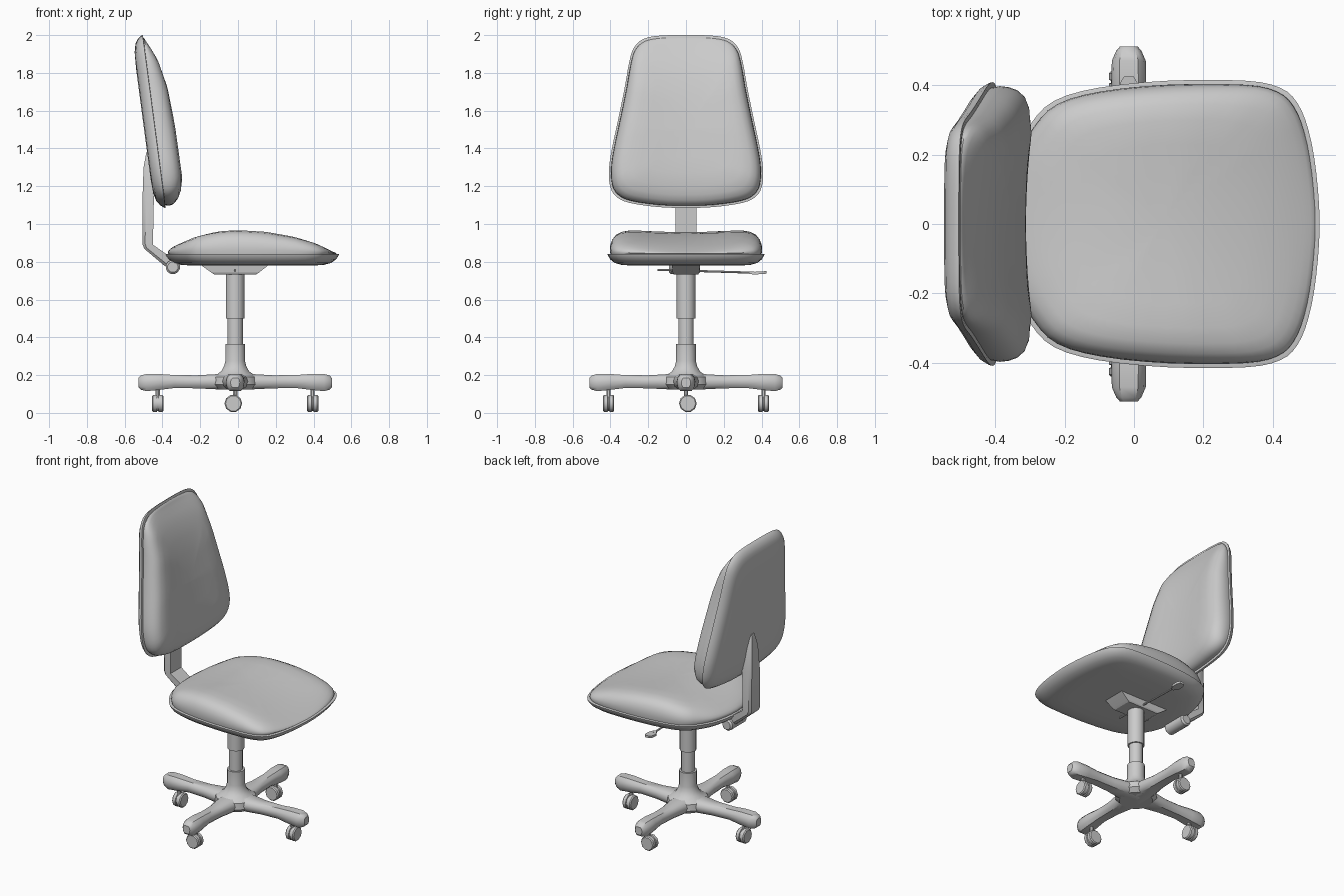
import bpy, bmesh, math
from mathutils import Vector, Matrix

if "Cube" in bpy.data.objects:
    bpy.data.objects.remove(bpy.data.objects["Cube"])

CX = -0.015  # column axis


def make(name, verts, faces, angle=40):
    me = bpy.data.meshes.new(name)
    me.from_pydata([tuple(v) for v in verts], [], faces)
    bm = bmesh.new()
    bm.from_mesh(me)
    bmesh.ops.recalc_face_normals(bm, faces=bm.faces)
    bm.to_mesh(me)
    bm.free()
    ob = bpy.data.objects.new(name, me)
    bpy.context.collection.objects.link(ob)
    bpy.context.view_layer.objects.active = ob
    ob.select_set(True)
    bpy.ops.object.shade_smooth_by_angle(angle=math.radians(angle))
    ob.select_set(False)
    return ob


def loft(name, rings, angle=40):
    """Skin a list of equal-length rings and cap both ends."""
    n = len(rings[0])
    verts = [v for r in rings for v in r]
    faces = [tuple(range(n)), tuple((len(rings) - 1) * n + i for i in range(n))]
    for k in range(len(rings) - 1):
        for i in range(n):
            j = (i + 1) % n
            faces.append((k*n + i, k*n + j, (k+1)*n + j, (k+1)*n + i))
    return make(name, verts, faces, angle)


def lathe(name, profile, matrix, sides=16, angle=40):
    rings = [[matrix @ Vector((r * math.cos(2*math.pi*(i + .5)/sides),
                               r * math.sin(2*math.pi*(i + .5)/sides), z))
              for i in range(sides)] for r, z in profile]
    return loft(name, rings, angle)


def smooth_loop(pts, steps=3):
    """Closed Catmull-Rom through 2D points."""
    out, n = [], len(pts)
    for i in range(n):
        a, b, c, d = (Vector(pts[(i + k) % n]) for k in (-1, 0, 1, 2))
        for s in range(steps):
            t = s / steps
            out.append(.5 * (2*b + (c - a)*t + (2*a - 5*b + 4*c - d)*t*t + (3*b - a - 3*c + d)*t**3))
    return out


def curve(table, x):
    """Eased interpolation in a small table."""
    if x <= table[0][0]:
        return table[0][1]
    for (x0, y0), (x1, y1) in zip(table, table[1:]):
        if x <= x1:
            return y0 + (y1 - y0) * (x - x0) / (x1 - x0)
    return table[-1][1]


def pad(name, outline, centre, layers, place):
    """Dome an outline: layers are (scale, height fraction)."""
    c = Vector(centre)
    rings = [[place(*(c + (p - c) * s), f) for p in outline] for s, f in layers]
    return loft(name, rings, 50)


CUSHION = [(.93, -.05), (.962, 0), (.972, .2), (.965, .42), (.945, .63), (.9, .82),
           (.83, .93), (.72, .985), (.55, 1), (.35, 1), (.15, 1), (.01, 1)]
SHELL = [(.9, 0), (.985, .03), (1, 0), (.995, -.12), (.965, -.45), (.91, -.75), (.82, -.93),
         (.65, -1), (.4, -1), (.01, -1)]

# Seat
half = [(.535, 0), (.525, .15), (.503, .27), (.47, .35), (.42, .393), (.32, .413), (.1, .413),
        (-.1, .393), (-.23, .355), (-.3, .285), (-.36, .17), (-.385, 0)]
seat_line = smooth_loop(half + [(x, -y) for x, y in half[-2:0:-1]])
SEAT_H = [(-.38, .05), (-.3, .075), (-.23, .1), (-.1, .125), (0, .13), (.15, .12),
          (.3, .093), (.42, .06), (.52, .025)]


def seat_top(x, y, f):
    dip = .012 * max(0, 1 - (y / .3)**2) * max(f, 0)
    return Vector((x, y, .84 + f * curve(SEAT_H, x) - dip))


pad("seat_cushion", seat_line, (.08, 0), CUSHION, seat_top)
pad("seat_shell", seat_line, (.08, 0), SHELL, lambda x, y, f: Vector((x, y, .84 + f * .061)))

# Backrest
half = [(0, 2), (.14, 1.997), (.225, 1.98), (.275, 1.935), (.3, 1.86), (.325, 1.72), (.36, 1.55),
        (.392, 1.4), (.408, 1.29), (.402, 1.2), (.37, 1.145), (.3, 1.112), (.15, 1.09), (0, 1.085)]
back_line = smooth_loop(half + [(-y, z) for y, z in half[-2:0:-1]])
BACK_H = [(1.1, .09), (1.25, .112), (1.5, .11), (1.72, .1), (1.87, .07), (1.97, .03)]


def rim_x(z):
    return -.385 - (z - 1.09) * .132


def back_front(y, z, f):
    dip = .015 * max(0, 1 - (y / .25)**2) * max(f, 0)
    return Vector((rim_x(z) + f * curve(BACK_H, z) - dip, y, z))


pad("backrest_cushion", back_line, (0, 1.5), CUSHION, back_front)
pad("backrest_shell", back_line, (0, 1.5), SHELL,
    lambda y, z, f: Vector((rim_x(z) + f * .058, y, z)))

# Backrest arm: (outer x, z, inner x, z, half width)
arm = [(-.385, .775, -.335, .81, .05), (-.495, .868, -.45, .89, .057), (-.505, .89, -.45, .91, .057),
       (-.505, 1.15, -.445, 1.15, .055), (-.5, 1.3, -.44, 1.3, .04), (-.485, 1.38, -.44, 1.38, .018)]
rings = []
for xo, zo, xi, zi, w in arm:
    o, i = Vector((xo, 0, zo)), Vector((xi, 0, zi))
    m = o.lerp(i, .25)
    rings.append([Vector((p.x, y, p.z)) for p, y in
                  ((o, -w*.75), (m, -w), (i, -w), (i, w), (m, w), (o, w*.75))])
loft("backrest_arm", rings)

# Pivot knob behind the seat
along_y = Matrix.Rotation(-math.pi / 2, 4, 'X')
lathe("pivot_knob", [(.028, -.09), (.038, -.08), (.038, .065), (.028, .075)],
      Matrix.Translation((-.345, 0, .772)) @ along_y, 12)

# Mount plate under the seat
loft("mount_plate", [[Vector((x, y, z)) for x, y in ((a, -w), (b, -w), (b, w), (a, w))]
                     for a, b, w, z in ((-.125, .095, .065, .733), (-.14, .11, .07, .742),
                                        (-.2, .165, .075, .785))], 20)

# Height lever with flat paddle
lathe("height_lever", [(.006, -.15), (.006, .36)],
      Matrix.Translation((CX, 0, .753)) @ Matrix.Rotation(-math.pi / 2 - .03, 4, 'X'), 8)
loft("lever_paddle", [[Vector((CX + sx * w, y, z + sz * .007)) for sx, sz in
                       ((-1, -1), (1, -1), (1, 1), (-1, 1))]
                      for y, z, w in ((.335, .742, .008), (.365, .74, .026), (.405, .742, .026), (.425, .744, .014))])

# Gas column and hub
axis = Matrix.Translation((CX, 0, 0))
lathe("column_outer", [(.05, .5), (.05, .735)], axis)
lathe("column_inner", [(.041, .34), (.041, .51)], axis)
lathe("base_hub", [(.1, .125), (.125, .15), (.12, .19), (.1, .203), (.075, .22), (.06, .248),
                   (.053, .275), (.053, .365)], axis)

# Four star legs: (radius, half width, bottom, top)
leg = [(0, .07, .125, .207), (.1, .068, .125, .205), (.2, .05, .13, .199), (.32, .043, .132, .2),
       (.4, .05, .122, .206), (.47, .049, .115, .206), (.5, .036, .123, .198), (.512, .025, .135, .185)]
for k, side in enumerate(("right", "back", "left", "front")):
    turn = axis @ Matrix.Rotation(k * math.pi / 2, 4, 'Z')
    rings = []
    for r, w, b, t in leg:
        m, h = (b + t) / 2, (t - b) / 2
        prof = ((.55, 1), (.88, .6), (1, .05), (.88, -.6), (.6, -1))
        prof += tuple((-a, c) for a, c in reversed(prof))
        rings.append([turn @ Vector((r, a * w, m + c * h)) for a, c in prof])
    loft("base_leg_" + side, rings)
    # Caster: wheel axis points outward along the leg
    off = Vector((0, .01, 0)) if k % 2 == 0 else Vector((-.01, 0, 0))
    spot = Matrix.Translation(off) @ turn @ Matrix.Translation((.41, 0, .05))
    roll = spot @ Matrix.Rotation(math.pi / 2, 4, 'Y')
    lathe("caster_wheel_" + side, [(.041, -.03), (.047, -.024), (.047, -.005), (.041, -.003),
                                   (.041, .003), (.047, .005), (.047, .024), (.041, .03)], roll, 10)
    lathe("caster_stem_" + side, [(.012, .03), (.012, .09)],
          turn @ Matrix.Translation((.41, 0, .05)), 8)
